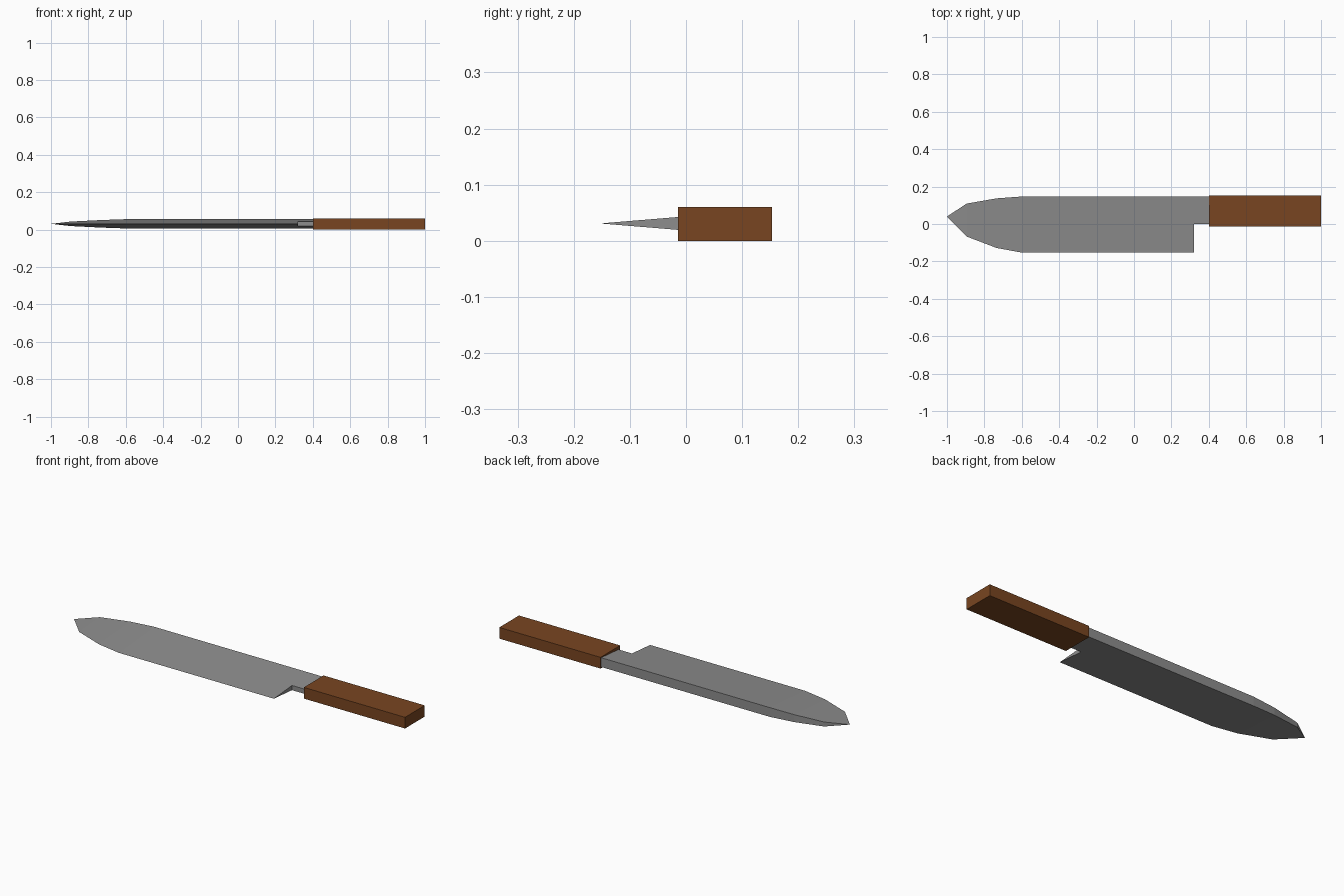
import bpy
import bmesh

cube = bpy.data.objects.get("Cube")
if cube:
    bpy.data.objects.remove(cube, do_unlink=True)

MID_Z = 0.031


def material(name, rgb, roughness, metallic=0.0):
    mat = bpy.data.materials.new(name)
    mat.use_nodes = True
    mat.diffuse_color = (*rgb, 1)
    shader = mat.node_tree.nodes["Principled BSDF"]
    shader.inputs["Base Color"].default_value = (*rgb, 1)
    shader.inputs["Roughness"].default_value = roughness
    shader.inputs["Metallic"].default_value = metallic
    return mat


def finish(bm, name, mat):
    bmesh.ops.recalc_face_normals(bm, faces=bm.faces)
    mesh = bpy.data.meshes.new(name)
    bm.to_mesh(mesh)
    bm.free()
    mesh.materials.append(mat)
    obj = bpy.data.objects.new(name, mesh)
    bpy.context.collection.objects.link(obj)
    return obj


def wedge_section(bm, x, edge_y, spine_y, half):
    """Cutting edge, shoulder and spine points, mirrored top to bottom."""
    t = 0.51  # shoulder position between edge and spine
    mid_y = edge_y + (spine_y - edge_y) * t
    points = [(edge_y, 0), (mid_y, half * t), (spine_y, half),
              (spine_y, -half), (mid_y, -half * t)]
    return [bm.verts.new((x, y, MID_Z + z)) for y, z in points]


def build_blade(mat):
    bm = bmesh.new()
    # x, cutting edge y, spine y, half thickness, from tip to inside the handle
    stations = [
        (-1.0, 0.04, 0.04, 0.0),
        (-0.895, -0.067, 0.109, 0.012),
        (-0.735, -0.128, 0.137, 0.020),
        (-0.6, -0.153, 0.147, 0.0248),
        (0.32, -0.153, 0.147, 0.0248),
        (0.42, -0.153, 0.147, 0.0248),
    ]
    rings = [wedge_section(bm, *s) for s in stations]
    # Blade body is the full wedge
    for a, b in zip(rings[:-2], rings[1:-1]):
        for i in range(5):
            j = (i + 1) % 5
            bm.faces.new((a[i], a[j], b[j], b[i]))
    # Heel, then the tang made from the upper part of the wedge
    heel, end = rings[-2], rings[-1]
    bm.faces.new((heel[0], heel[1], heel[4]))
    bm.verts.remove(end[0])
    for i, j in ((1, 2), (2, 3), (3, 4), (4, 1)):
        bm.faces.new((heel[i], heel[j], end[j], end[i]))
    bm.faces.new(end[1:])
    # Close the tip to a point
    bmesh.ops.remove_doubles(bm, verts=bm.verts, dist=0.0001)
    return finish(bm, "blade", mat)


def build_handle(mat):
    bm = bmesh.new()
    bmesh.ops.create_cube(bm, size=1)
    bmesh.ops.scale(bm, vec=(0.6, 0.167, 0.06), verts=bm.verts)
    bmesh.ops.translate(bm, vec=(0.7, 0.0695, 0.03), verts=bm.verts)
    return finish(bm, "handle", mat)


build_blade(material("steel grey", (0.27, 0.27, 0.27), 0.5))
build_handle(material("wood brown", (0.19, 0.06, 0.015), 0.7))
